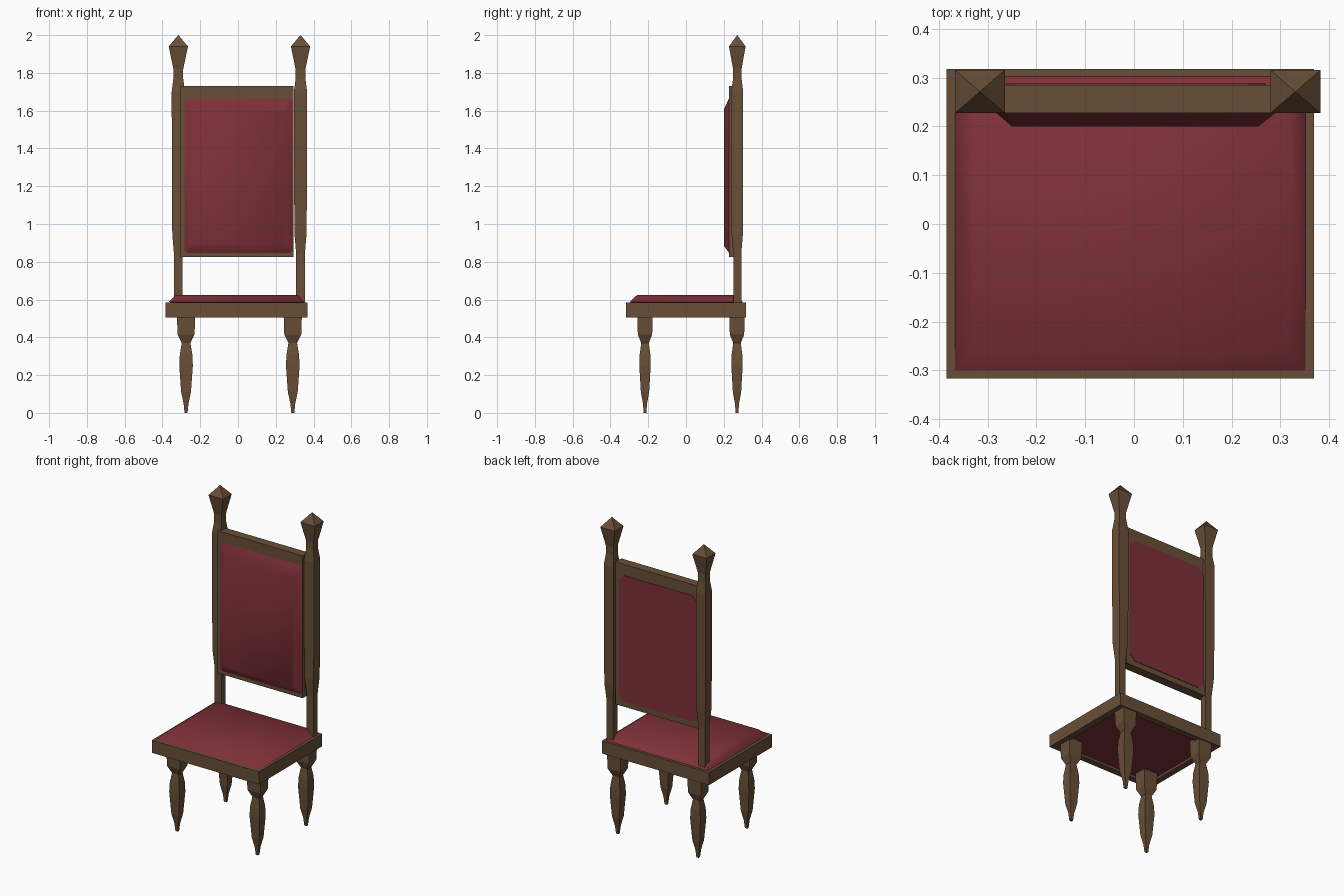
import bpy
import math

cube = bpy.data.objects.get("Cube")
if cube:
    bpy.data.objects.remove(cube, do_unlink=True)


def material(name, color):
    mat = bpy.data.materials.new(name)
    mat.use_nodes = True
    mat.diffuse_color = color
    bsdf = next(n for n in mat.node_tree.nodes if n.type == 'BSDF_PRINCIPLED')
    bsdf.inputs["Base Color"].default_value = color
    return mat


WOOD = material("brown wood", (0.14, 0.078, 0.038, 1))
CLOTH = material("dark red cloth", (0.21, 0.03, 0.04, 1))


def loft(name, rings, mat, smooth=False):
    """Skin a closed solid through rings of equal point count."""
    n = len(rings[0])
    verts = [p for ring in rings for p in ring]
    faces = [(r * n + i, r * n + (i + 1) % n, (r + 1) * n + (i + 1) % n, (r + 1) * n + i)
             for r in range(len(rings) - 1) for i in range(n)]
    faces += [tuple(reversed(range(n))), tuple(range(len(verts) - n, len(verts)))]
    mesh = bpy.data.meshes.new(name)
    mesh.from_pydata(verts, [], faces)
    mesh.materials.append(mat)
    obj = bpy.data.objects.new(name, mesh)
    bpy.context.collection.objects.link(obj)
    if smooth:
        bpy.ops.object.select_all(action='DESELECT')
        obj.select_set(True)
        bpy.context.view_layer.objects.active = obj
        bpy.ops.object.shade_smooth_by_angle(angle=math.radians(60))
    return obj


def rect(x0, x1, y0, y1, cut=0.0):
    """Counter-clockwise rectangle, optionally with clipped corners."""
    if not cut:
        return [(x0, y0), (x1, y0), (x1, y1), (x0, y1)]
    return [(x0 + cut, y0), (x1 - cut, y0), (x1, y0 + cut), (x1, y1 - cut),
            (x1 - cut, y1), (x0 + cut, y1), (x0, y1 - cut), (x0, y0 + cut)]


def flat(points, z):
    return [(x, y, z) for x, y in points]


def upright(points, y):
    return [(x, y, z) for x, z in points]


def box(name, x0, x1, y0, y1, z0, z1):
    return loft(name, [flat(rect(x0, x1, y0, y1), z) for z in (z0, z1)], WOOD)


def turned(name, x, y, profile):
    """Square spindle from (height, width, depth) steps."""
    rings = [flat(rect(x - w / 2, x + w / 2, y - d / 2, y + d / 2), z) for z, w, d in profile]
    return loft(name, rings, WOOD)


# Legs and back posts
LEG = [(0.0, 0.016, 0.014), (0.05, 0.026, 0.022), (0.11, 0.052, 0.044),
       (0.25, 0.072, 0.06), (0.31, 0.066, 0.056), (0.37, 0.046, 0.04),
       (0.415, 0.09, 0.076), (0.54, 0.098, 0.084)]
POST = [(0.55, 0.046, 0.042), (0.84, 0.046, 0.042), (0.95, 0.064, 0.06),
        (1.2, 0.068, 0.063), (1.7, 0.07, 0.063), (1.77, 0.052, 0.045),
        (1.82, 0.052, 0.045), (1.94, 0.102, 0.088), (2.0, 0.001, 0.001)]
MID = 0.0075
for side, s in (("right", -1), ("left", 1)):
    turned(f"{side}_front_leg", MID + s * 0.2825, -0.217, LEG)
    turned(f"{side}_back_leg", MID + s * 0.2825, 0.27, LEG)
    turned(f"{side}_back_post", MID + s * 0.3235, 0.2715, POST)

# Seat rails around an open middle
X0, X1, Y0, Y1, RIM = -0.384, 0.369, -0.317, 0.318, 0.04
for name, x0, x1, y0, y1 in (("front", X0, X1, Y0, Y0 + RIM), ("back", X0, X1, Y1 - RIM, Y1),
                             ("right", X0, X0 + RIM, Y0 + RIM, Y1 - RIM),
                             ("left", X1 - RIM, X1, Y0 + RIM, Y1 - RIM)):
    box(f"{name}_seat_rail", x0, x1, y0, y1, 0.505, 0.585)

# Seat cushion, bevelled above the rails and showing below them
inner = rect(X0 + RIM, X1 - RIM, Y0 + RIM, Y1 - RIM)
outer = rect(-0.367, 0.352, -0.3, 0.302)
loft("seat_cushion", [flat(inner, 0.52), flat(inner, 0.585), flat(outer, 0.586),
                      flat(rect(-0.33, 0.315, -0.258, 0.262), 0.625)], CLOTH, True)

# Backrest board, padded front and thin cloth panel behind
box("backrest_frame", -0.307, 0.295, 0.228, 0.285, 0.825, 1.73)
loft("backrest_cushion", [upright(rect(-0.285, 0.293, 0.845, 1.67, 0.012), 0.23),
                          upright(rect(-0.25, 0.255, 0.885, 1.605, 0.012), 0.2)], CLOTH, True)
loft("backrest_rear_panel", [upright(rect(-0.28, 0.27, 0.86, 1.66, 0.035), y)
                             for y in (0.288, 0.284)], CLOTH)
